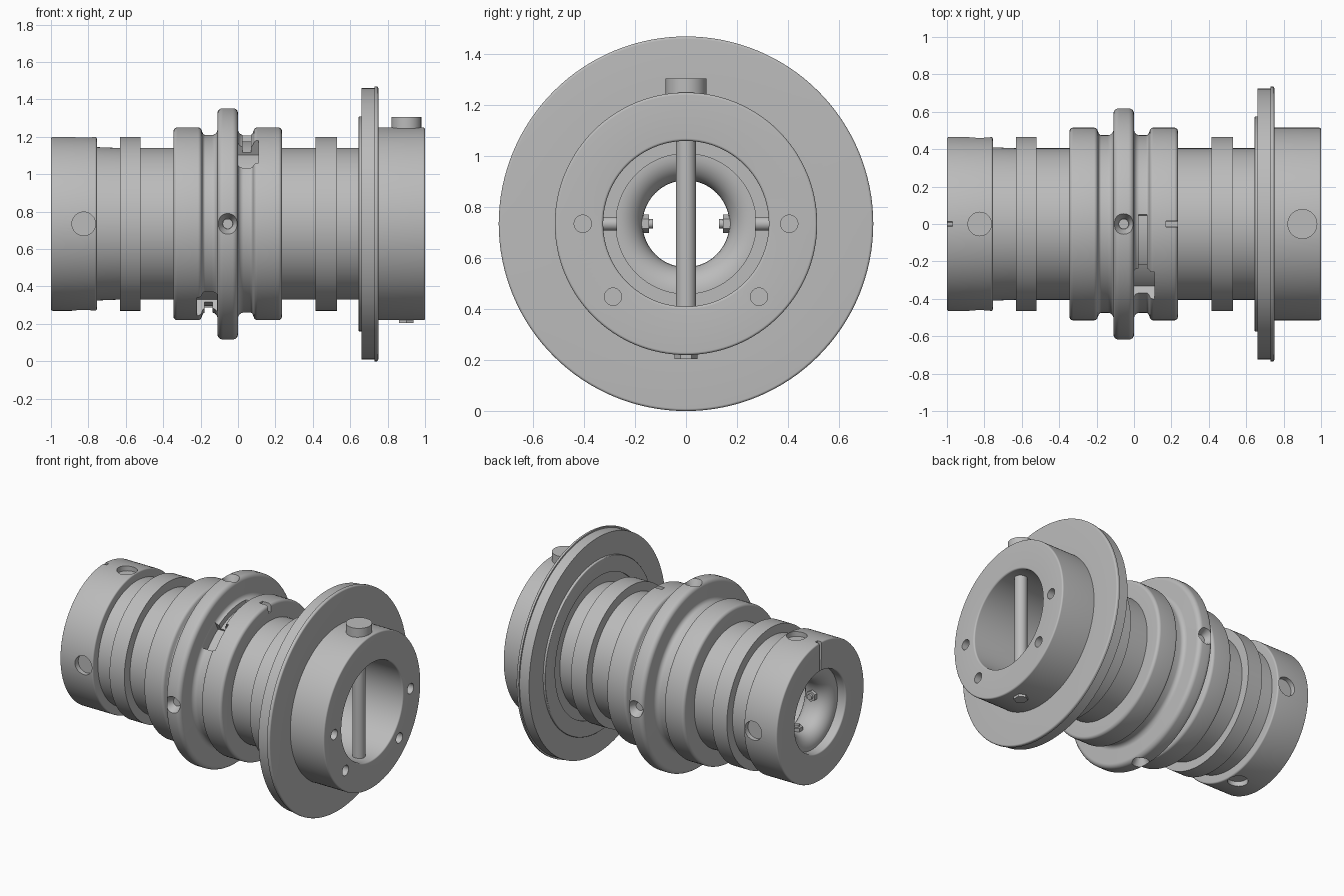
import bpy, bmesh
from math import sin, cos, tan, radians
from mathutils import Vector, Matrix

AXIS_Z = 0.735
SCREW_X, PIN_X, ROD_X = -0.825, -0.055, 0.9
SIDES = (0, 90, 180, 270)

cube = bpy.data.objects.get("Cube")
if cube:
    bpy.data.objects.remove(cube)

grey = bpy.data.materials.new("machined grey")
grey.use_nodes = True
colour = (0.5, 0.5, 0.5, 1)
grey.diffuse_color = colour
grey.node_tree.nodes["Principled BSDF"].inputs["Base Color"].default_value = colour


def finish(name, bm):
    bmesh.ops.recalc_face_normals(bm, faces=bm.faces[:])
    mesh = bpy.data.meshes.new(name)
    bm.to_mesh(mesh)
    bm.free()
    mesh.materials.append(grey)
    ob = bpy.data.objects.new(name, mesh)
    ob.location.z = AXIS_Z
    bpy.context.collection.objects.link(ob)
    return ob


def outward(a):
    """Unit direction around the x axis: 0 is up, 90 is the front."""
    return Vector((0, -sin(radians(a)), cos(radians(a))))


def rounded(corners, steps=8):
    """Closed profile of (x, radius, fillet) corners with the fillets rounded."""
    out = []
    for i, (x, r, f) in enumerate(corners):
        p = Vector((x, r))
        if not f:
            out.append(p)
            continue
        u = (Vector(corners[i - 1][:2]) - p).normalized()
        v = (Vector(corners[(i + 1) % len(corners)][:2]) - p).normalized()
        half = u.angle(v) / 2
        reach = f / tan(half)
        c = p + (u + v).normalized() * f / sin(half)
        w0, w1 = p + u * reach - c, p + v * reach - c
        arc = w0.angle(w1)
        for k in range(steps + 1):
            s = k / steps
            out.append(c + (w0 * sin((1 - s) * arc) + w1 * sin(s * arc)) / sin(arc))
    return out


def lathe(name, profile, start=0, end=360, count=128):
    """Sweep a closed profile around the x axis."""
    bm = bmesh.new()
    full = end - start == 360
    rings = []
    for i in range(count if full else count + 1):
        d = outward(start + (end - start) * i / count)
        rings.append([bm.verts.new(Vector((x, 0, 0)) + d * r) for x, r in profile])
    pairs = list(zip(rings, rings[1:]))
    if full:
        pairs.append((rings[-1], rings[0]))
    else:
        bm.faces.new(rings[0])
        bm.faces.new(rings[-1])
    n = len(profile)
    for a, b in pairs:
        for j in range(n):
            k = (j + 1) % n
            bm.faces.new((a[j], a[k], b[k], b[j]))
    return finish(name, bm)


def rod(name, p, q, r, r_end=None, sides=32):
    """Cylinder, cone or prism from point p to point q."""
    p, q = Vector(p), Vector(q)
    d = q - p
    bm = bmesh.new()
    place = Matrix.Translation((p + q) / 2) @ d.to_track_quat("Z", "Y").to_matrix().to_4x4()
    bmesh.ops.create_cone(bm, cap_ends=True, segments=sides, radius1=r,
                          radius2=r if r_end is None else r_end,
                          depth=d.length, matrix=place)
    return finish(name, bm)


def radial(name, x, a, r0, r1, *size, **kw):
    base, d = Vector((x, 0, 0)), outward(a)
    return rod(name, base + d * r0, base + d * r1, *size, **kw)


def arc_cutter(x0, x1, r0, r1, a0, a1):
    return lathe("cutter", [(x0, r0), (x1, r0), (x1, r1), (x0, r1)], a0, a1, 12)


# Main turned body: outside from left to right, then back through the bore
profile = rounded([
    (-1, .465, .01), (-.755, .465, .01), (-.755, .41, 0),
    (-.63, .405, 0), (-.63, .465, 0), (-.52, .465, 0), (-.52, .405, 0),
    (-.345, .405, 0), (-.345, .515, .02), (-.2, .515, .02),
    (-.185, .475, .015), (-.11, .475, .03), (-.11, .62, .03),
    (0, .62, .03), (0, .475, .03), (.075, .475, .015),
    (.09, .515, .02), (.235, .515, .02), (.235, .405, 0),
    (.415, .405, 0), (.415, .465, 0), (.53, .465, 0), (.53, .405, 0),
    (.655, .405, 0), (.655, .47, 0), (.645, .47, 0), (.645, .575, .005),
    (.66, .575, 0), (.66, .725, 0), (.73, .725, 0), (.73, .735, 0),
    (.75, .735, .01), (.75, .515, 0), (1, .515, .01),
    (1, .325, .01), (-.7, .325, 0), (-.7, .275, 0), (-.72, .275, 0),
    (-.72, .17, .1), (-.94, .17, .09), (-.94, .27, 0), (-1, .27, .01)])
body = lathe("turned_body", profile)

# Holes, slots and pockets
cutters = []
for a in SIDES:
    cutters.append(radial("cutter", SCREW_X, a, .43, .6, .063))
    cutters.append(radial("cutter", PIN_X, a, .56, .66, .028, .075))
for a, r in ((90, .405), (270, .405), (135, .405), (225, .405)):
    c = outward(a) * r
    cutters.append(rod("cutter", c + Vector((.88, 0, 0)), c + Vector((1.1, 0, 0)), .034))
cutters += [
    arc_cutter(0.001, .11, .425, .56, 30, 51),
    arc_cutter(.025, .07, .44, .56, -6, 32),
    arc_cutter(-.22, -.111, .425, .56, 140, 162),
    arc_cutter(-.18, -.135, .44, .56, 160, 200),
    arc_cutter(.17, .26, .46, .6, -1.7, 1.7),
    arc_cutter(-1.1, -.97, .2, .6, -1.5, 1.5),
]
for c in cutters:
    c.hide_render = True
    mod = body.modifiers.new("cut", "BOOLEAN")
    mod.operation = "DIFFERENCE"
    mod.solver = "EXACT"
    mod.object = c
deps = bpy.context.evaluated_depsgraph_get()
cut_mesh = bpy.data.meshes.new_from_object(body.evaluated_get(deps))
body.modifiers.clear()
body.data = cut_mesh
for c in cutters:
    bpy.data.objects.remove(c)

# Clamp screws at the narrow end and locating pins in the middle ring
parts = [body]
for i, a in enumerate(SIDES):
    parts += [
        radial(f"clamp_screw_tip_{i}", SCREW_X, a, .13, .2, .018, sides=16),
        radial(f"clamp_screw_nut_{i}", SCREW_X, a, .145, .2, .036, sides=6),
        radial(f"locating_pin_{i}", PIN_X, a, .27, .57, .027),
    ]

# Cross bolt through the wide end
parts += [
    radial("cross_bolt_shaft", ROD_X, 0, -.5, .54, .04),
    radial("cross_bolt_head", ROD_X, 0, .48, .57, .08, sides=48),
    radial("cross_bolt_nut", ROD_X, 0, -.53, -.45, .045, sides=6),
]

bpy.ops.object.select_all(action="DESELECT")
for ob in parts:
    ob.select_set(True)
bpy.context.view_layer.objects.active = body
bpy.ops.object.shade_smooth_by_angle(angle=radians(30))
